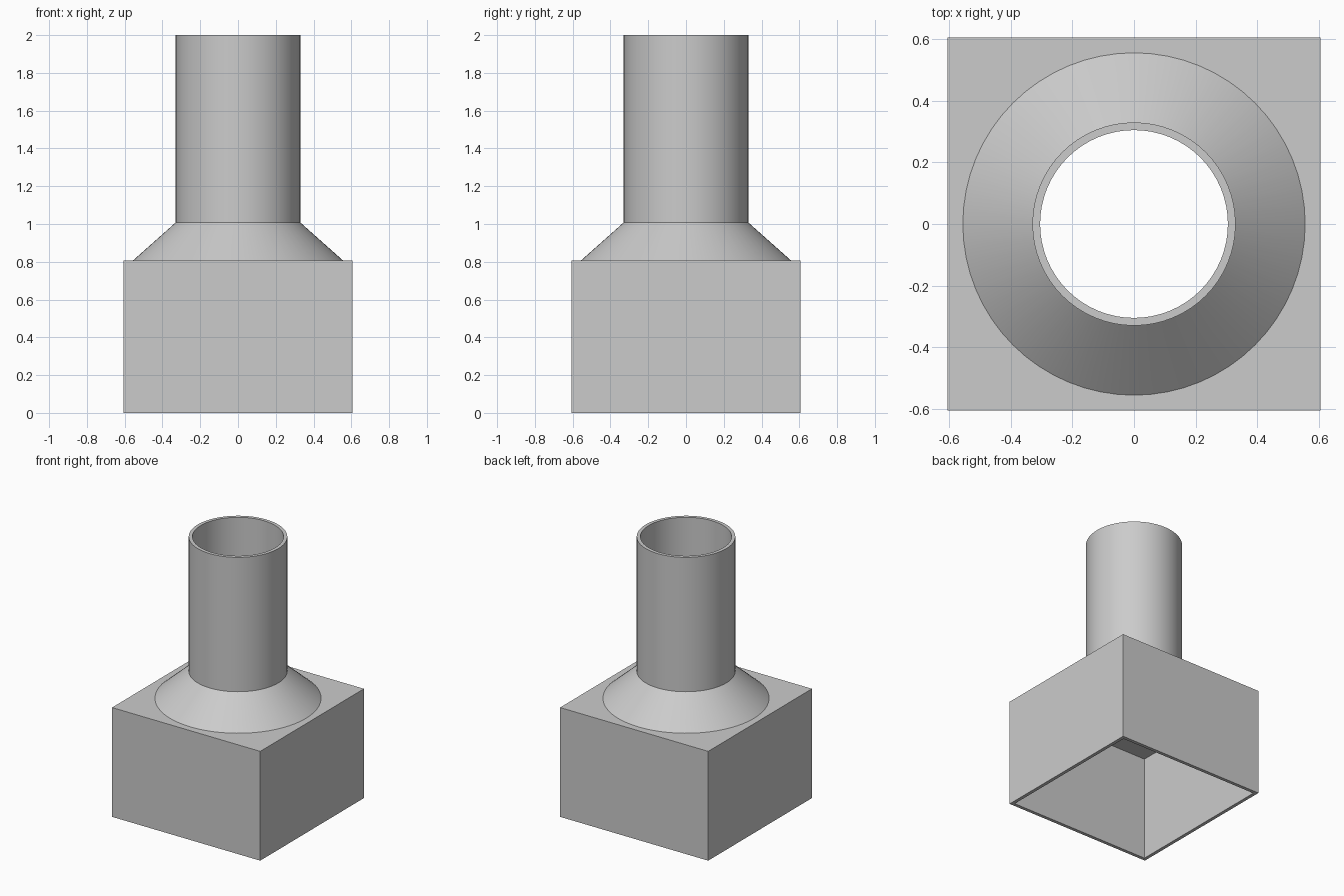
import bpy, bmesh, math

if "Cube" in bpy.data.objects:
    bpy.data.objects.remove(bpy.data.objects["Cube"])

SEGMENTS = 64  # multiple of 8, so the square sections get true corners


def section(bm, shape, size, z):
    """One closed cross-section: a circle of radius size or a square of half-width size."""
    ring = []
    for i in range(SEGMENTS):
        a = 2 * math.pi * i / SEGMENTS
        c, s = math.cos(a), math.sin(a)
        k = size / max(abs(c), abs(s)) if shape == "square" else size
        ring.append(bm.verts.new((k * c, k * s, z)))
    return ring


# Wall sections from the outer bottom edge, up the outside and down the inside
sections = [
    ("square", 0.605, 0.0),    # outer box
    ("square", 0.605, 0.807),
    ("circle", 0.556, 0.807),  # outer cone
    ("circle", 0.33, 1.008),
    ("circle", 0.33, 2.0),     # tube rim
    ("circle", 0.305, 2.0),
    ("circle", 0.305, 0.997),  # inner cone
    ("circle", 0.545, 0.782),
    ("square", 0.58, 0.782),   # inner box
    ("square", 0.58, 0.0),
]

bm = bmesh.new()
rings = [section(bm, *s) for s in sections]
for lower, upper in zip(rings, rings[1:] + rings[:1]):
    for i in range(SEGMENTS):
        j = (i + 1) % SEGMENTS
        bm.faces.new((lower[i], lower[j], upper[j], upper[i]))
bmesh.ops.recalc_face_normals(bm, faces=bm.faces)

mesh = bpy.data.meshes.new("square_to_round_duct")
bm.to_mesh(mesh)
bm.free()

# Single grey colour
grey = bpy.data.materials.new("light_grey")
grey.diffuse_color = (0.6, 0.6, 0.6, 1)
grey.use_nodes = True
grey.node_tree.nodes["Principled BSDF"].inputs["Base Color"].default_value = grey.diffuse_color
mesh.materials.append(grey)

duct = bpy.data.objects.new("square_to_round_duct", mesh)
bpy.context.collection.objects.link(duct)

# Smooth round walls, crisp edges
bpy.context.view_layer.objects.active = duct
duct.select_set(True)
bpy.ops.object.shade_smooth_by_angle(angle=math.radians(30))
